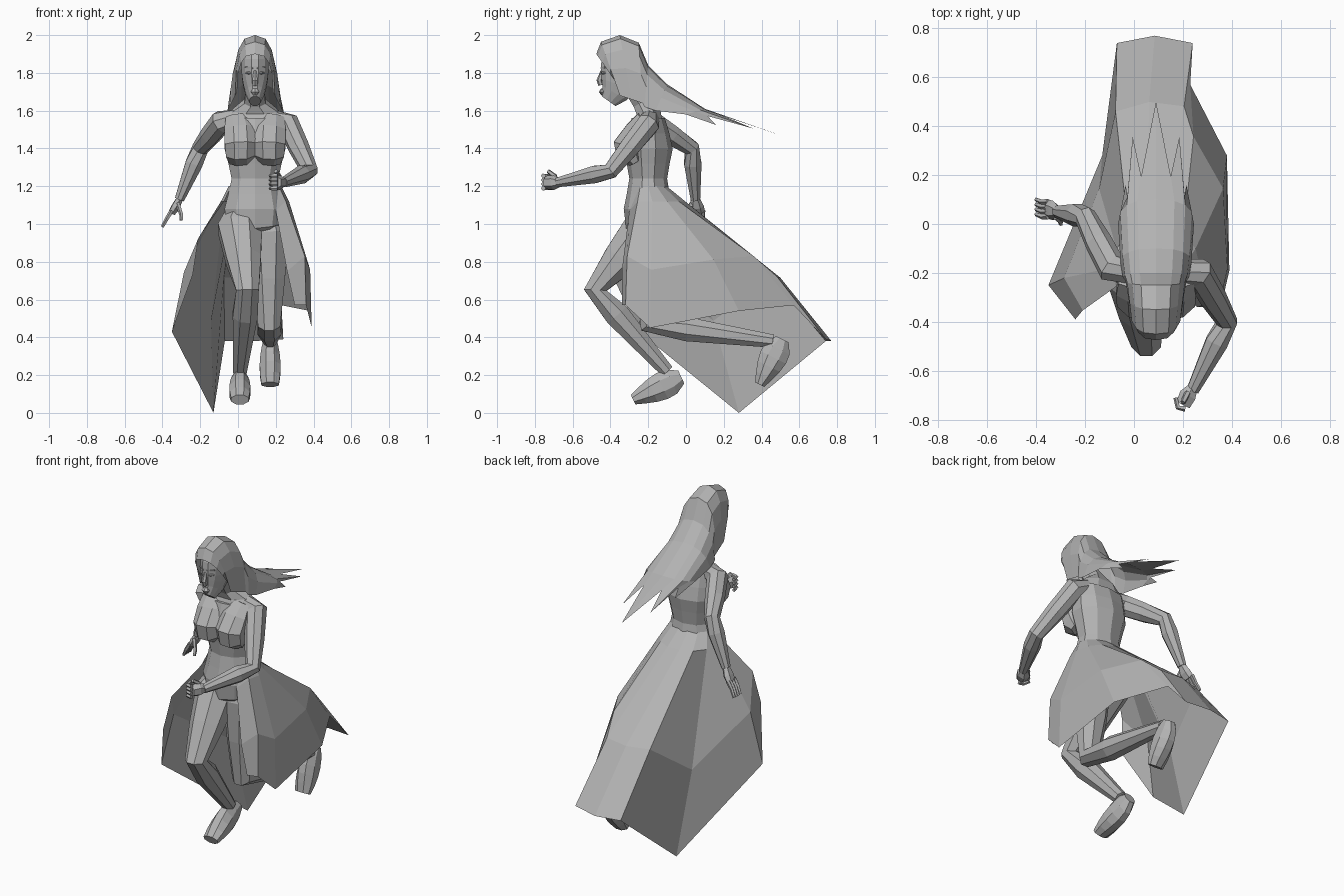
import bpy, bmesh, math
from mathutils import Vector

cube = bpy.data.objects.get("Cube")
if cube:
    bpy.data.objects.remove(cube, do_unlink=True)

# One plain grey covers the whole figure
grey = bpy.data.materials.new("plain_grey")
grey.use_nodes = True
colour = (.45, .45, .45, 1)
grey.diffuse_color = colour
grey.node_tree.nodes["Principled BSDF"].inputs["Base Color"].default_value = colour


def finish(name, bm):
    """Turn a bmesh into a flat shaded object."""
    bmesh.ops.recalc_face_normals(bm, faces=bm.faces)
    mesh = bpy.data.meshes.new(name)
    bm.to_mesh(mesh)
    bm.free()
    mesh.materials.append(grey)
    bpy.context.scene.collection.objects.link(bpy.data.objects.new(name, mesh))


def skin(bm, rows, closed):
    """Join neighbouring rows of points with quads."""
    grid = [[bm.verts.new(point) for point in row] for row in rows]
    for low, high in zip(grid, grid[1:]):
        count = len(low)
        for j in range(count if closed else count - 1):
            k = (j + 1) % count
            bm.faces.new((low[j], low[k], high[k], high[j]))
    return grid


def sheet(name, rows):
    """Open single-layer cloth or hair surface."""
    bm = bmesh.new()
    skin(bm, rows, closed=False)
    finish(name, bm)


def tube(name, path, widths, depths=None, sides=8):
    """Loft elliptical rings along a path and cap both ends."""
    path = [Vector(point) for point in path]
    depths = depths or widths
    rows = []
    for i, (centre, width, depth) in enumerate(zip(path, widths, depths)):
        along = (path[min(i + 1, len(path) - 1)] - path[max(i - 1, 0)]).normalized()
        across = Vector((1, 0, 0))
        across = (across - along * across.dot(along)).normalized()
        other = along.cross(across)
        angles = [math.tau * (j + .5) / sides for j in range(sides)]
        rows.append([centre + across * width * math.cos(a) + other * depth * math.sin(a)
                     for a in angles])
    bm = bmesh.new()
    grid = skin(bm, rows, closed=True)
    bm.faces.new(grid[0])
    bm.faces.new(grid[-1])
    finish(name, bm)


def limb(name, inner, root, bend, end, root_radius, bend_radius):
    """Arm or leg: rooted inside the torso, tapering, with a muscle below the bend."""
    root, bend, end = Vector(root), Vector(bend), Vector(end)
    path = [inner, root, root.lerp(bend, .5), bend, bend.lerp(end, .3), bend.lerp(end, .65), end]
    middle = (root_radius + bend_radius) / 2
    radii = [root_radius * .8, root_radius, middle * 1.05, bend_radius,
             bend_radius * 1.1, bend_radius * .85, bend_radius * .6]
    tube(name, path, radii)


def foot(name, heel, toe):
    """Foot with a high instep, widening and flattening toward the toes."""
    heel, toe = Vector(heel), Vector(toe)
    steps = [i / 5 for i in range(6)]
    widths = [.035 + .025 * math.sin(2.5 * t) for t in steps]
    depths = [.04 + .045 * math.sin(math.pi * t ** .7) - .01 * t for t in steps]
    tube(name, [heel.lerp(toe, t) for t in steps], widths, depths)


def digit(name, *path):
    """Finger or thumb that narrows toward its tip."""
    tube(name, path, [.013 - .002 * i for i in range(len(path))], sides=5)


# Torso with an hourglass outline
levels = [1 + .08 * i for i in range(8)]
waves = [math.cos(math.tau * min(z - 1.24, .17) / .34) for z in levels]
spine = [(.1, -.17, .93)] + [(.09, -.2, z) for z in levels]
torso_widths = [.05] + [.15 - .02 * wave for wave in waves]
torso_depths = [.06] + [.115 - .015 * wave - .3 * max(z - 1.42, 0)
                        for z, wave in zip(levels, waves)]
tube("torso", spine, torso_widths, torso_depths, sides=10)
tube("neck", [(.09, -.2, 1.55), (.09, -.2, 1.6), (.09, -.23, 1.65), (.09, -.3, 1.75)],
     [.18, .13, .06, .05], [.08, .07, .06, .05])

# Head swells upward from the chin and closes over at the crown
steps = [i / 7 for i in range(8)]
growth = [1 - .6 * (1 - t) ** 4 for t in steps]
crown = [1 - .6 * t ** 8 for t in steps]
tube("head", [(.09, .115 * g - .455, 1.65 + .31 * t) for t, g in zip(steps, growth)],
     [.077 * g * c for g, c in zip(growth, crown)],
     [.115 * g * c for g, c in zip(growth, crown)], sides=12)

# Face
tube("nose", [(.09, -.445, 1.81), (.09, -.458, 1.76), (.09, -.45, 1.735)], [.008, .016, .014], sides=6)
tube("lips", [(.09, -.44, 1.715), (.09, -.446, 1.7), (.09, -.44, 1.685)], [.012, .026, .012],
     [.01, .015, .01], sides=6)

# Paired parts, mirrored about the body's middle
for side, sign in (("right", -1), ("left", 1)):
    def beside(offset, y, z):
        return (.09 + sign * offset, y, z)
    tube(side + "_bust", [beside(.09, -.23, 1.57), beside(.08, -.27, 1.5),
                          beside(.075, -.305, 1.42), beside(.075, -.295, 1.37),
                          beside(.07, -.27, 1.33)],
         [.07, .09, .092, .085, .07], [.03, .055, .085, .08, .04])
    tube(side + "_eye", [beside(.018, -.445, 1.8), beside(.032, -.44, 1.8), beside(.048, -.425, 1.8)],
         [.003, .009, .003], sides=6)
    tube(side + "_brow", [beside(.01, -.447, 1.825), beside(.05, -.427, 1.83)],
         [.007, .005], sides=4)

# Swept hair: squarish arches strung along a ridge from forehead to back
columns = 8
ridge = [(-.475, 1.9), (-.45, 1.965), (-.35, 2), (-.25, 1.96), (-.2, 1.84), (-.1, 1.74), (.1, 1.61)]
hair = []
for i, (y, top) in enumerate(ridge):
    half = .095 + .01 * i
    drop = top - 1.7 + .02 * i
    sweep = .14 - .04 * i
    row = []
    for j in range(columns + 1):
        a = math.pi * (j / columns - .5)
        fall = 1 - abs(math.cos(a)) ** .75
        out = math.copysign(abs(math.sin(a)) ** .75, a)
        row.append(Vector((.09 + half * out, y + sweep * fall, top - drop * fall)))
    hair.append(row)

# Ragged tips: every second column runs out to a long point
tips = []
for j, root in enumerate(hair[-1]):
    reach = (.12 if j % 2 else .4) * (1 - .6 * abs(2 * j / columns - 1))
    tips.append(root + Vector(((.09 - root.x) * .2, reach, -reach * .35)))
sheet("swept_hair", hair + [tips])

# Left arm, bent forward into a fist
limb("left_arm", (.17, -.19, 1.56), (.265, -.2, 1.53), (.38, -.4, 1.28), (.24, -.68, 1.22), .063, .045)
tube("left_fist", [(.24, -.67, 1.22), (.22, -.7, 1.22), (.2, -.74, 1.22)],
     [.025, .04, .035], sides=6)
for i in range(4):
    z = 1.255 - .022 * i
    digit("left_finger_" + str(i + 1), (.21, -.755, z), (.18, -.75, z), (.17, -.71, z))
digit("left_thumb", (.22, -.69, 1.25), (.2, -.73, 1.28))

# Right arm, trailing behind with an open hand
limb("right_arm", (0, -.2, 1.56), (-.09, -.18, 1.54), (-.2, .03, 1.4), (-.31, .05, 1.13), .063, .045)
tube("right_palm", [(-.31, .05, 1.13), (-.33, .055, 1.09), (-.35, .06, 1.06)],
     [.02, .025, .02], [.025, .04, .04], sides=6)
for i in range(4):
    y = .03 + .02 * i
    digit("right_finger_" + str(i + 1), (-.35, y, 1.07), (-.375, y, 1.03), (-.4, y + .01, .985))
digit("right_thumb", (-.32, .03, 1.11), (-.3, .01, 1.05), (-.3, 0, 1.02))

# Right leg stepping forward, left leg kicked back
limb("right_leg", (.05, -.15, 1.08), (.01, -.22, .97), (.05, -.48, .65), (.01, -.1, .22), .125, .065)
foot("right_foot", (.01, -.025, .19), (.01, -.28, .07))
limb("left_leg", (.14, -.15, 1.08), (.16, -.18, .95), (.165, -.19, .47), (.17, .46, .38), .115, .063)
foot("left_foot", (.17, .51, .39), (.17, .39, .15))

# Open skirt: columns fan from the waist to the hem, left front round to right front
hem = [(.36, -.32, .57), (.39, -.19, .45), (.38, .28, .54), (.23, .57, .57), (.24, .74, .39),
       (.085, .77, .38), (-.07, .74, .38), (-.13, .28, 0), (-.35, -.25, .43), (-.24, -.39, .73)]
skirt = []
for i, corner in enumerate(hem):
    a = math.radians(-25 + 230 * i / (len(hem) - 1))
    out = Vector((math.cos(a), math.sin(a), 0))
    waist = Vector((.09 + .14 * out.x, -.2 + .1 * out.y, 1.2))
    hip = Vector((.09, -.18, 1.12)) + out * .18
    flare = hip.lerp(Vector(corner), .6) + (out + Vector((0, 0, 1))) * .04
    skirt.append([waist, hip, flare, Vector(corner)])

# Narrow flap folding back over the left thigh
flap = [skirt[0][0], (.2, -.3, 1.07), (.26, -.34, .75), (.3, -.34, .57)]
sheet("skirt", [flap] + skirt)
